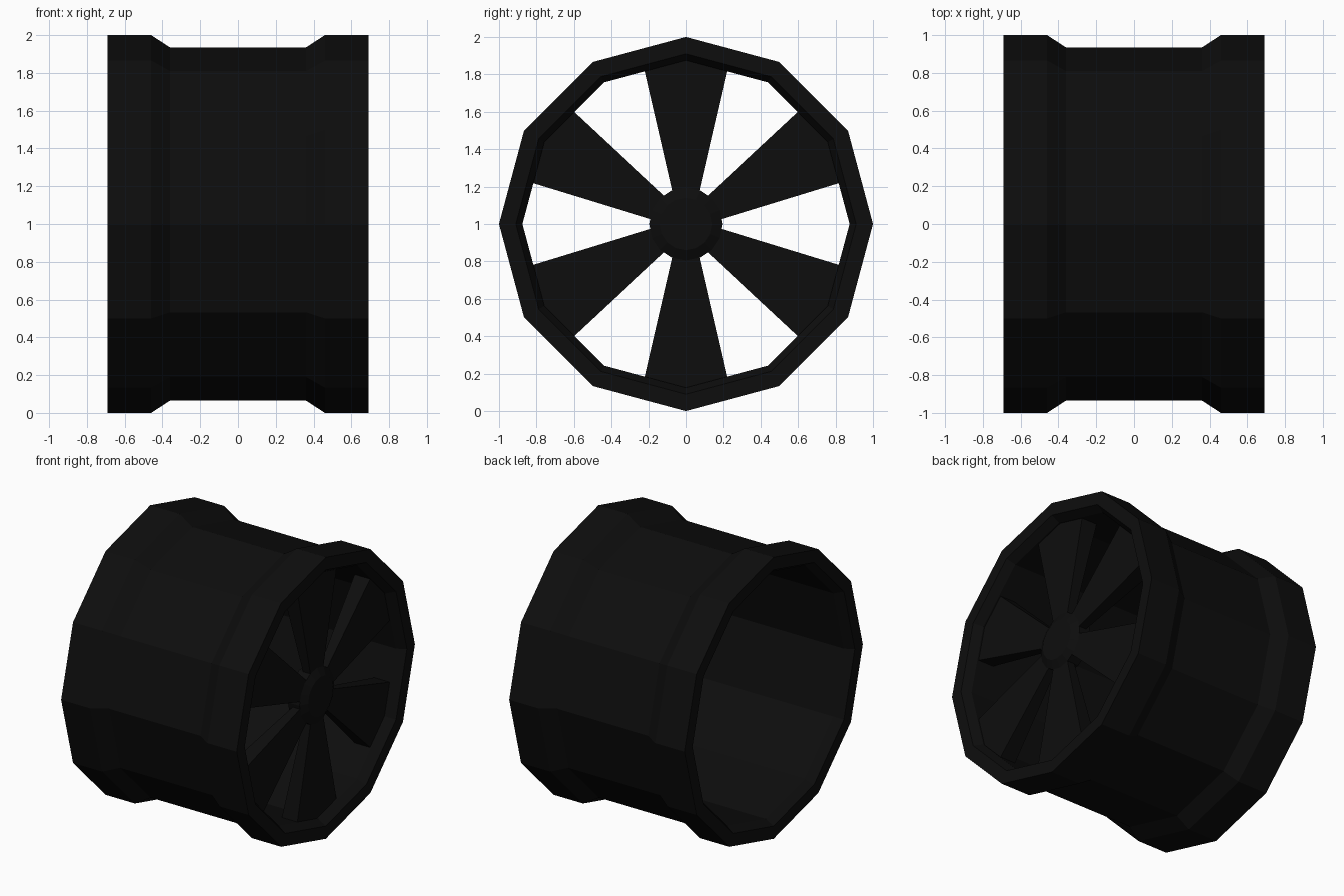
import bpy, bmesh
from math import sin, cos, tau, radians
from mathutils import Matrix, Vector

default = bpy.data.objects.get("Cube")
if default:
    bpy.data.objects.remove(default)

black = bpy.data.materials.new("matte_black")
black.use_nodes = True
colour = (0.004, 0.004, 0.004, 1)
black.diffuse_color = colour
black.node_tree.nodes["Principled BSDF"].inputs["Base Color"].default_value = colour

CENTRE = Vector((0, 0, 1))


def make_object(name, bm):
    bmesh.ops.recalc_face_normals(bm, faces=bm.faces)
    mesh = bpy.data.meshes.new(name)
    bm.to_mesh(mesh)
    bm.free()
    mesh.materials.append(black)
    obj = bpy.data.objects.new(name, mesh)
    obj.location = CENTRE
    bpy.context.collection.objects.link(obj)
    return obj


def lathe(name, profile, sides, closed):
    """Revolve (x, radius) points about the x axis."""
    bm = bmesh.new()
    rings = []
    for x, r in profile:
        rings.append([bm.verts.new((x, r * sin(tau * i / sides), r * cos(tau * i / sides)))
                      for i in range(sides)])
    pairs = list(zip(rings, rings[1:]))
    if closed:
        pairs.append((rings[-1], rings[0]))
    else:
        bm.faces.new(rings[0])
        bm.faces.new(rings[-1])
    for a, b in pairs:
        for i in range(sides):
            j = (i + 1) % sides
            bm.faces.new((a[i], a[j], b[j], b[i]))
    return make_object(name, bm)


# Barrel: raised lips at both ends, narrower middle, chamfered openings
outer = [(0.36, 0.935), (0.46, 1.0), (0.69, 1.0), (0.69, 0.91), (0.63, 0.875)]
mirrored = [(-x, r) for x, r in reversed(outer)]
lathe("rim_barrel", outer + mirrored, 12, True)

# Hub: short drum with a bevelled face
lathe("hub", [(0.5, 0.14), (0.53, 0.195), (0.62, 0.195), (0.65, 0.14)], 16, False)


# Spokes: tapered wedges, each fanning out to a corner of the barrel
def add_spoke(name, angle):
    bm = bmesh.new()
    outline = [(-0.066, 0.15), (0.066, 0.15), (0.226, 0.845), (0, 0.9), (-0.226, 0.845)]
    front = [bm.verts.new((0.62, y, z)) for y, z in outline]
    back = [bm.verts.new((0.58 - 0.1 * z, y, z)) for y, z in outline]
    bm.faces.new(front)
    bm.faces.new(back)
    for i in range(len(outline)):
        j = (i + 1) % len(outline)
        bm.faces.new((front[i], front[j], back[j], back[i]))
    bmesh.ops.rotate(bm, verts=bm.verts, cent=(0, 0, 0),
                     matrix=Matrix.Rotation(angle, 3, 'X'))
    make_object(name, bm)


for n in range(6):
    add_spoke(f"spoke_{n + 1}", radians(60 * n))
